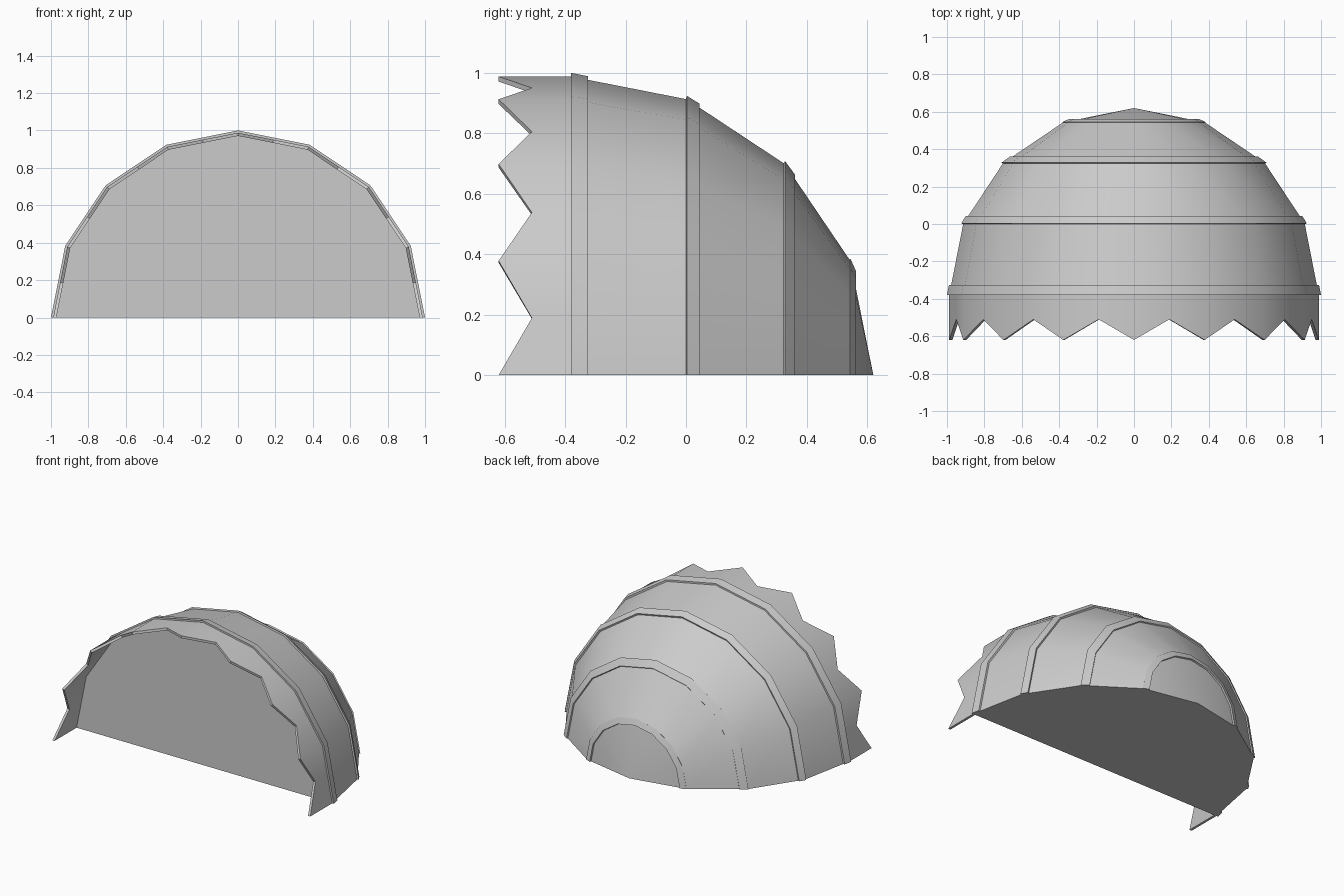
import bpy, bmesh
from math import sin, cos, pi, radians

if "Cube" in bpy.data.objects:
    bpy.data.objects.remove(bpy.data.objects["Cube"])

SEG = 8            # facets around the half circle
Y0 = -0.38         # plane of the front plate
ANG = [pi * i / SEG for i in range(SEG + 1)]


def finish(name, bm):
    bmesh.ops.remove_doubles(bm, verts=bm.verts, dist=1e-4)
    bmesh.ops.recalc_face_normals(bm, faces=bm.faces)
    mesh = bpy.data.meshes.new(name)
    bm.to_mesh(mesh)
    bm.free()
    obj = bpy.data.objects.new(name, mesh)
    bpy.context.collection.objects.link(obj)
    return obj


def half_revolve(name, profile):
    """Sweep a closed (y, radius) profile half a turn about the y axis."""
    bm = bmesh.new()
    rings = [[bm.verts.new((r * cos(a), y, r * sin(a))) for y, r in profile] for a in ANG]
    n = len(profile)
    for a, b in zip(rings, rings[1:]):
        for j in range(n):
            k = (j + 1) % n
            if profile[j][1] or profile[k][1]:
                bm.faces.new((a[j], a[k], b[k], b[j]))
    bm.faces.new(rings[0])
    bm.faces.new(rings[-1])
    bmesh.ops.remove_doubles(bm, verts=bm.verts, dist=1e-4)
    # smooth around the dome, crisp along its rings and ground edges
    for f in bm.faces:
        f.smooth = True
    for e in bm.edges:
        p, q = (v.co for v in e.verts)
        e.smooth = not (abs(p.y - q.y) < 1e-4 or (abs(p.z) < 1e-4 and abs(q.z) < 1e-4))
    return finish(name, bm)


# dome body, closed by the front plate and the flat underside
S = 0.988
dome = [(Y0, 0)]
dome += [(Y0 + sin(i * pi / 8), S * cos(i * pi / 8)) for i in range(4)]
dome += [(0.62, 0)]
half_revolve("dome_shell", dome)

# raised bands over each ring of the dome
bands = [
    [(-0.38, 0.975), (-0.38, 1.0), (-0.325, 0.989), (-0.325, 0.965)],
    [(-0.003, 0.905), (0.003, 0.924), (0.044, 0.899), (0.036, 0.880)],
    [(0.318, 0.695), (0.328, 0.708), (0.361, 0.663), (0.348, 0.650)],
    [(0.533, 0.376), (0.545, 0.384), (0.562, 0.345), (0.545, 0.340)],
]
for i, profile in enumerate(bands):
    half_revolve(f"band_{i + 1}", profile)

# thin jagged rim in front: tips on the corners, notches at facet centres
bm = bmesh.new()
cols = []
for i in range(2 * SEG + 1):
    a = pi * i / (2 * SEG)
    notch = i % 2
    k = cos(pi / (2 * SEG)) if notch else 1
    y = -0.51 if notch else -0.62
    cols.append([bm.verts.new((r * k * cos(a), yy, r * k * sin(a)))
                 for r, yy in ((0.988, y), (0.988, Y0), (0.971, Y0), (0.971, y))])
for a, b in zip(cols, cols[1:]):
    for j in range(4):
        k = (j + 1) % 4
        bm.faces.new((a[j], a[k], b[k], b[j]))
bm.faces.new(cols[0])
bm.faces.new(cols[-1])
rim = finish("jagged_rim", bm)
bpy.context.view_layer.objects.active = rim
rim.select_set(True)
bpy.ops.object.shade_smooth_by_angle(angle=radians(30))
